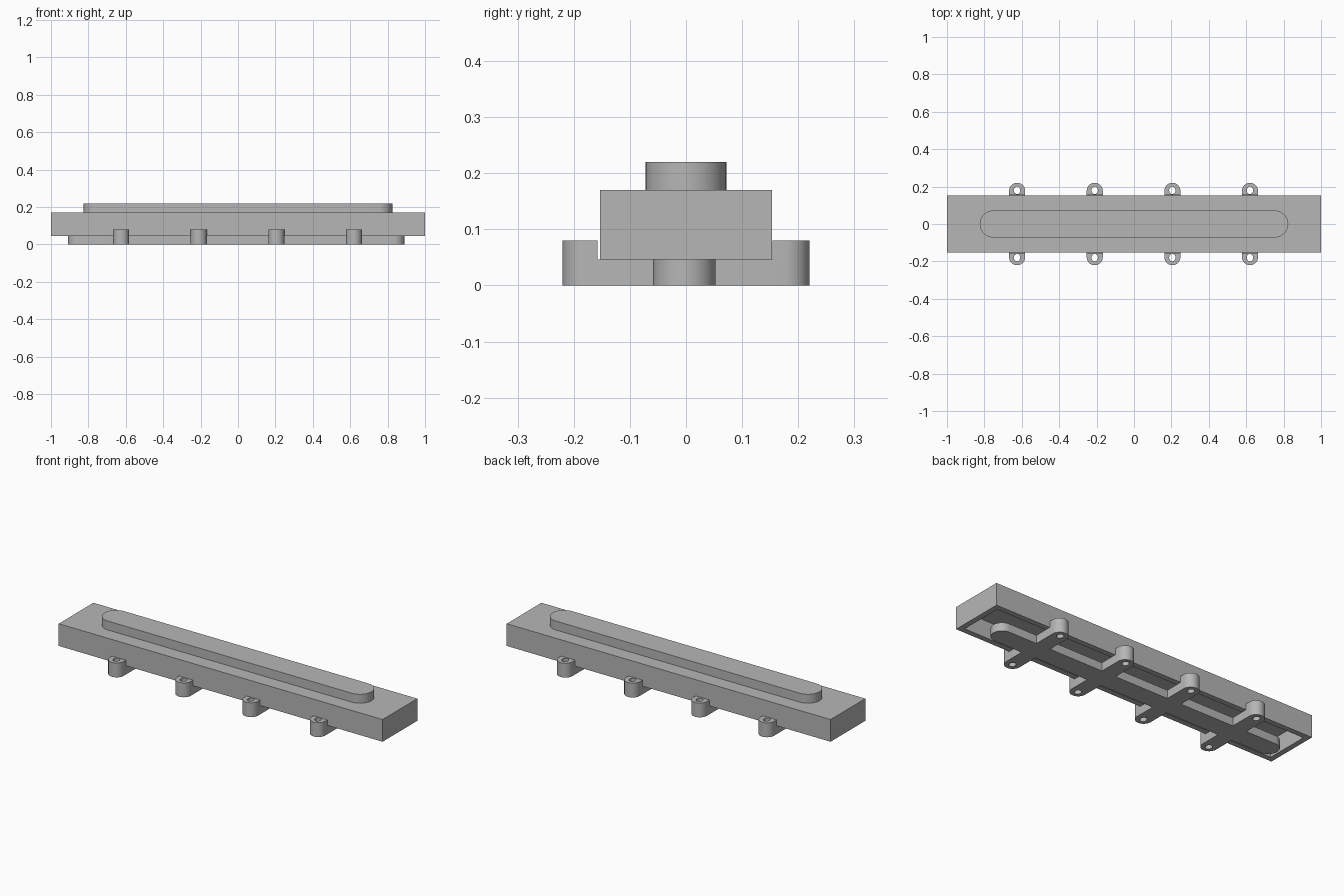
import bpy, bmesh, math

cube = bpy.data.objects.get("Cube")
if cube:
    bpy.data.objects.remove(cube, do_unlink=True)

GREY = (0.47, 0.47, 0.47, 1.0)
mat = bpy.data.materials.new("plain grey")
mat.use_nodes = True
mat.diffuse_color = GREY
mat.node_tree.nodes["Principled BSDF"].inputs["Base Color"].default_value = GREY


def arc(cx, cy, r, start, steps=20):
    """Half circle, counter-clockwise from the start angle."""
    return [(cx + r * math.cos(start + math.pi * i / steps),
             cy + r * math.sin(start + math.pi * i / steps)) for i in range(steps + 1)]


def rect(x0, x1, y0, y1):
    return [(x0, y0), (x1, y0), (x1, y1), (x0, y1)]


def slot_x(x0, x1, cy, r):
    return arc(x1 - r, cy, r, -math.pi / 2) + arc(x0 + r, cy, r, math.pi / 2)


def slot_y(cx, y0, y1, r):
    return arc(cx, y1 - r, r, 0) + arc(cx, y0 + r, r, math.pi)


def ellipse(cx, cy, rx, ry, n=32):
    return [(cx + rx * math.cos(2 * math.pi * i / n),
             cy + ry * math.sin(2 * math.pi * i / n)) for i in range(n)]


def extrude(name, outlines, z0, z1):
    """Extrude closed outlines straight up into one solid mesh."""
    bm = bmesh.new()
    for pts in outlines:
        face = bm.faces.new([bm.verts.new((x, y, z0)) for x, y in pts])
        top = bmesh.ops.extrude_face_region(bm, geom=[face])
        verts = [v for v in top["geom"] if isinstance(v, bmesh.types.BMVert)]
        bmesh.ops.translate(bm, verts=verts, vec=(0, 0, z1 - z0))
    bmesh.ops.recalc_face_normals(bm, faces=bm.faces)
    mesh = bpy.data.meshes.new(name)
    bm.to_mesh(mesh)
    bm.free()
    mesh.materials.append(mat)
    obj = bpy.data.objects.new(name, mesh)
    bpy.context.collection.objects.link(obj)
    return obj


def select(obj):
    bpy.ops.object.select_all(action='DESELECT')
    obj.select_set(True)
    bpy.context.view_layer.objects.active = obj


def boolean(obj, tool, operation):
    mod = obj.modifiers.new("cut", 'BOOLEAN')
    mod.operation, mod.object, mod.solver = operation, tool, 'EXACT'
    select(obj)
    bpy.ops.object.modifier_apply(modifier=mod.name)
    bpy.data.objects.remove(tool, do_unlink=True)


BASE_TOP, BODY_TOP = 0.046, 0.17
LUG_X = [-0.625 + 0.415 * i for i in range(4)]
LUG_R, LUG_END, HOLE_Y = 0.043, 0.22, 0.18


def lug_holes():
    outlines = [ellipse(x, s * HOLE_Y, 0.017, 0.02) for x in LUG_X for s in (-1, 1)]
    return extrude("hole_cutter", outlines, -0.05, 0.15)


# Hollow body, open underneath
body = extrude("body_shell", [rect(-1, 1, -0.153, 0.153)], BASE_TOP, BODY_TOP)
boolean(body, extrude("cavity_cutter", [rect(-0.97, 0.97, -0.123, 0.123)],
                      0, BODY_TOP - 0.03), 'DIFFERENCE')

# Raised rounded bar on the top
raised = extrude("raised_bar", [slot_x(-0.825, 0.825, 0, 0.072)], BODY_TOP, 0.22)

# Bottom spine with four cross arms, drilled at the ends
base = extrude("base_spine", [slot_x(-0.91, 0.89, -0.003, 0.056)], 0, BASE_TOP)
for x in LUG_X:
    arm = extrude("cross_arm", [slot_y(x, -LUG_END, LUG_END, LUG_R)], 0, BASE_TOP)
    boolean(base, arm, 'UNION')
boolean(base, lug_holes(), 'DIFFERENCE')

# Rounded bosses on the arm ends, outside the body
outlines = []
for x in LUG_X:
    y = LUG_END - LUG_R
    outlines.append(arc(x, y, LUG_R, 0) + [(x - LUG_R, 0.154), (x + LUG_R, 0.154)])
    outlines.append(arc(x, -y, LUG_R, math.pi) + [(x + LUG_R, -0.158), (x - LUG_R, -0.158)])
bosses = extrude("lug_bosses", outlines, BASE_TOP, 0.08)
boolean(bosses, lug_holes(), 'DIFFERENCE')

for obj in (raised, base, bosses):
    select(obj)
    bpy.ops.object.shade_smooth_by_angle(angle=math.radians(30))
